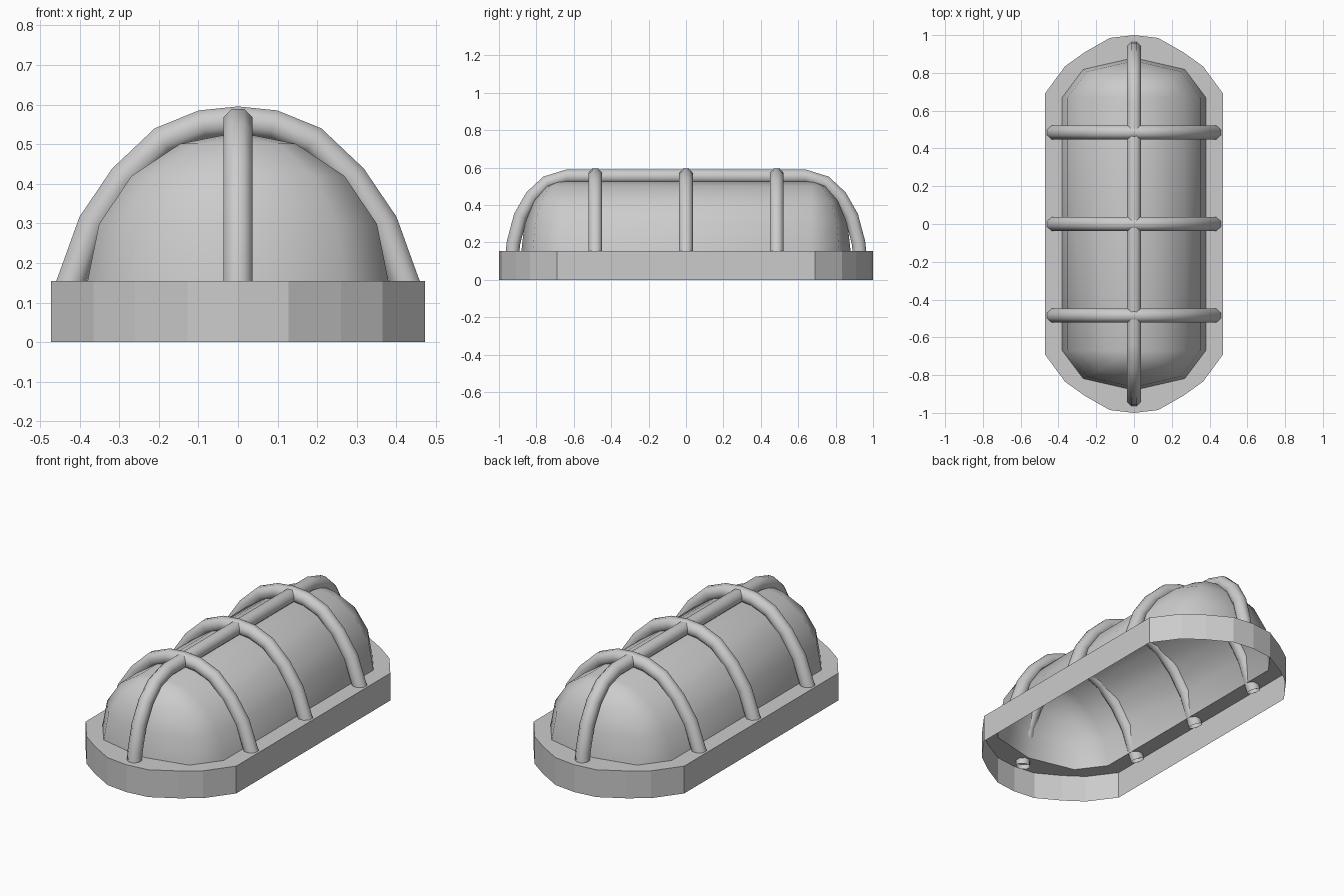
import bpy, bmesh
from math import cos, sin, pi

if "Cube" in bpy.data.objects:
    bpy.data.objects.remove(bpy.data.objects["Cube"])

RIM = 0.155  # height of the base plate


def finish(name, bm, angle):
    bmesh.ops.recalc_face_normals(bm, faces=bm.faces)
    mesh = bpy.data.meshes.new(name)
    bm.to_mesh(mesh)
    bm.free()
    ob = bpy.data.objects.new(name, mesh)
    bpy.context.collection.objects.link(ob)
    bpy.ops.object.select_all(action='DESELECT')
    ob.select_set(True)
    bpy.context.view_layer.objects.active = ob
    if angle:
        bpy.ops.object.shade_smooth_by_angle(angle=angle)
    return ob


def dome_ring(a):
    """Plan outline of the dome at latitude a: two half octagons pulled apart."""
    r, z = cos(a), RIM + 0.375 * sin(a)
    ring = []
    for end in (1, -1):
        for i in range(5):
            t = i * pi / 4
            ring.append((end * 0.38 * r * cos(t),
                         end * (0.67 + 0.21 * r * sin(t)), z))
    return ring


def loop(bm, pts):
    vs = [bm.verts.new(p) for p in pts]
    return vs, [bm.edges.new((vs[i - 1], vs[i])) for i in range(len(vs))]


# Base: open-bottomed tray, its top plate has a hole for the dome
quarter = [(0.472, 0.69), (0.365, 0.835), (0.26, 0.91), (0.128, 0.985)]
half = quarter + [(0, 1.0)] + [(-x, y) for x, y in reversed(quarter)]
outline = half + [(-x, -y) for x, y in half]
bm = bmesh.new()
top, top_edges = loop(bm, [(x, y, RIM) for x, y in outline])
_, hole_edges = loop(bm, dome_ring(0))
bmesh.ops.triangle_fill(bm, edges=top_edges + hole_edges, use_beauty=True,
                        normal=(0, 0, 1))
low = [bm.verts.new((x, y, 0)) for x, y in outline]
for i in range(len(top)):
    bm.faces.new((low[i - 1], low[i], top[i], top[i - 1]))
finish("base", bm, 0)

# Glass dome: stacked rings closing on a straight ridge
bm = bmesh.new()
rings = [[bm.verts.new(p) for p in dome_ring(k * pi / 8)] for k in range(5)]
for a, b in zip(rings, rings[1:]):
    for i in range(len(a)):
        bm.faces.new((a[i - 1], a[i], b[i], b[i - 1]))
bmesh.ops.remove_doubles(bm, verts=bm.verts, dist=1e-4)
finish("glass_dome", bm, 0.9)


# Guard bars: octagonal tubes swept along mirrored half paths
def guard_bar(name, half_path, place, radius=0.038):
    path = [(-s, z) for s, z in half_path] + [p for p in reversed(half_path) if p[0] > 0]
    bm = bmesh.new()
    prev = None
    for i, (s, z) in enumerate(path):
        s0, z0 = path[max(i - 1, 0)]
        s1, z1 = path[min(i + 1, len(path) - 1)]
        d = ((s1 - s0) ** 2 + (z1 - z0) ** 2) ** 0.5
        ns, nz = -(z1 - z0) / d, (s1 - s0) / d
        ring = []
        for k in range(8):
            t = (k + 0.5) * pi / 4
            u, w = radius * cos(t) * 1.04, radius * sin(t) * 1.04
            ring.append(bm.verts.new(place(s + ns * w, u, z + nz * w)))
        if prev:
            for k in range(8):
                bm.faces.new((prev[k - 1], prev[k], ring[k], ring[k - 1]))
        prev = ring
    finish(name, bm, 0.9)


arch = [(0.432, 0.125), (0.42, 0.155), (0.368, 0.30), (0.29, 0.415),
        (0.19, 0.51), (0.09, 0.55), (0, 0.559)]
for n, y in (("front", -0.485), ("middle", 0), ("back", 0.485)):
    guard_bar(n + "_guard_arch", arch, lambda s, u, z, y=y: (s, y + u, z))

spine = [(0.93, 0.125), (0.922, 0.2), (0.885, 0.34), (0.825, 0.445),
         (0.745, 0.52), (0.64, 0.553), (0, 0.553)]
guard_bar("long_guard_bar", spine, lambda s, u, z: (u, s, z))
